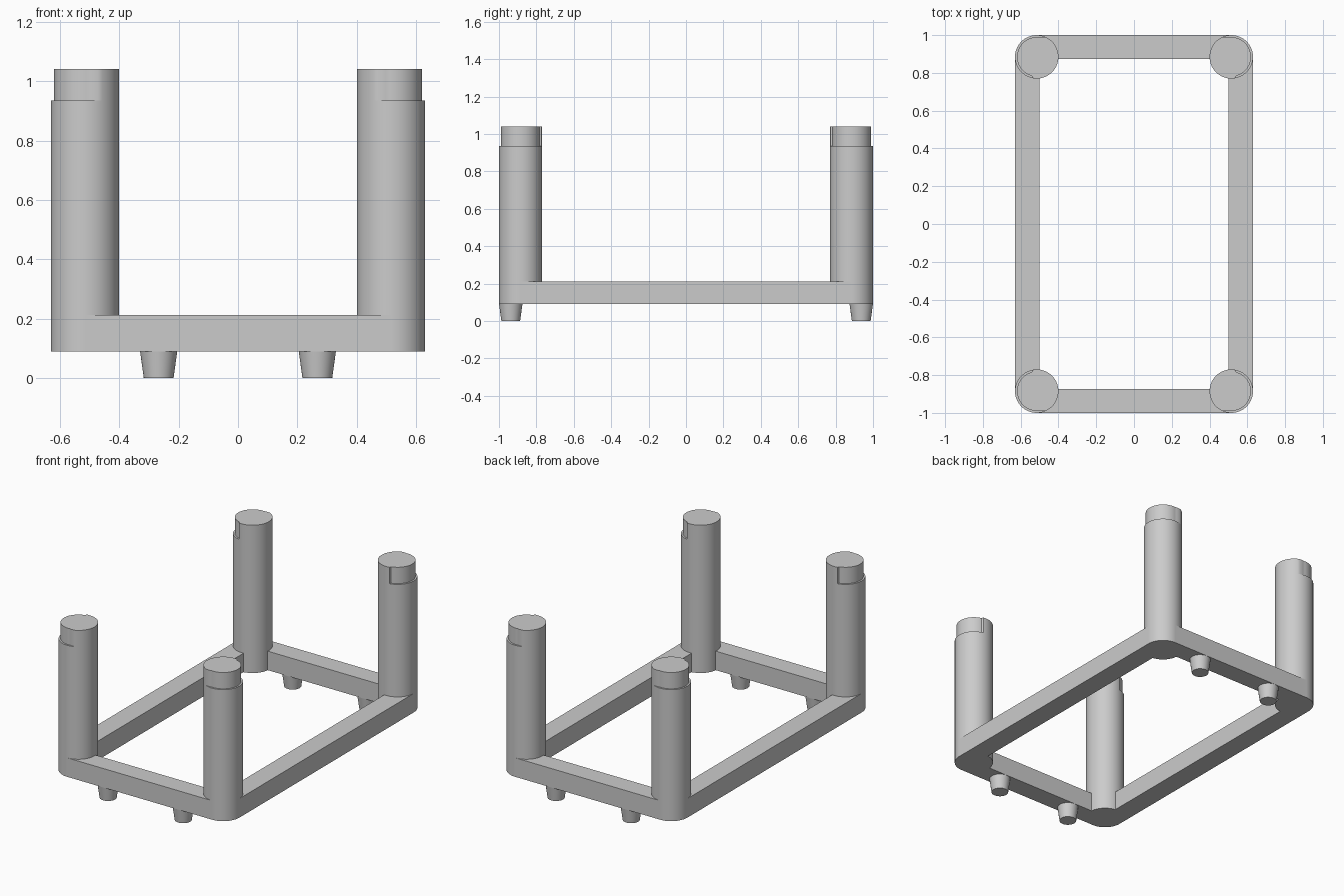
import bpy, bmesh
from math import sin, cos, pi, radians

cube = bpy.data.objects.get("Cube")
if cube:
    bpy.data.objects.remove(cube, do_unlink=True)

# One plain grey for everything
grey = bpy.data.materials.new("plain_grey")
grey.use_nodes = True
COLOUR = (0.6, 0.6, 0.6, 1)
grey.diffuse_color = COLOUR
grey.node_tree.nodes["Principled BSDF"].inputs["Base Color"].default_value = COLOUR

RAIL_Z, RAIL_TOP = 0.09, 0.212
POST_X, POST_Y, POST_R = 0.515, 0.885, 0.115
STEP_Z, POST_TOP = 0.935, 1.04


def finish(name, bm, smooth=False):
    bmesh.ops.recalc_face_normals(bm, faces=bm.faces)
    mesh = bpy.data.meshes.new(name)
    bm.to_mesh(mesh)
    bm.free()
    obj = bpy.data.objects.new(name, mesh)
    bpy.context.collection.objects.link(obj)
    mesh.materials.append(grey)
    if smooth:
        bpy.ops.object.select_all(action='DESELECT')
        obj.select_set(True)
        bpy.context.view_layer.objects.active = obj
        bpy.ops.object.shade_smooth_by_angle(angle=radians(30))
    return obj


def prism(bm, outline, z0, z1):
    face = bm.faces.new([bm.verts.new((x, y, z0)) for x, y in outline])
    up = bmesh.ops.extrude_face_region(bm, geom=[face], use_keep_orig=True)
    for v in up["geom"]:
        if isinstance(v, bmesh.types.BMVert):
            v.co.z = z1


def rail(name, x0, x1, y0, y1):
    bm = bmesh.new()
    prism(bm, [(x0, y0), (x1, y0), (x1, y1), (x0, y1)], RAIL_Z, RAIL_TOP)
    finish(name, bm)


def tip_radius(deg):
    # Tip is relieved on the outer side: fades in near 64, stops sharply at 256
    if 64 <= deg <= 256:
        return POST_R - 0.011 * min(1, (deg - 64) / 20)
    return POST_R


def post(name, sx, sy):
    def outline(radius):
        return [(sx * (POST_X - radius(d) * cos(radians(d))),
                 sy * (POST_Y + radius(d) * sin(radians(d)))) for d in range(0, 360, 4)]

    bm = bmesh.new()
    prism(bm, outline(lambda d: POST_R), RAIL_Z, STEP_Z)
    prism(bm, outline(tip_radius), STEP_Z, POST_TOP)
    finish(name, bm, True)


def foot(name, x, y):
    bm = bmesh.new()
    bmesh.ops.create_cone(bm, cap_ends=True, segments=48, radius1=0.05,
                          radius2=0.0625, depth=RAIL_Z)
    bmesh.ops.translate(bm, verts=bm.verts, vec=(x, y, RAIL_Z / 2))
    finish(name, bm, True)


# Base frame: rails end at the post centres
for side, sx in (("left", 1), ("right", -1)):
    rail(side + "_rail", *sorted((sx * 0.5, sx * 0.63)), -POST_Y, POST_Y)
for end, sy in (("front", -1), ("back", 1)):
    rail(end + "_rail", -POST_X, POST_X, *sorted((sy * 0.874, sy)))

    # Corner posts and tapered feet
    for side, sx in (("left", 1), ("right", -1)):
        post(f"{end}_{side}_post", sx, sy)
        foot(f"{end}_{side}_foot", sx * 0.267, sy * 0.937)
